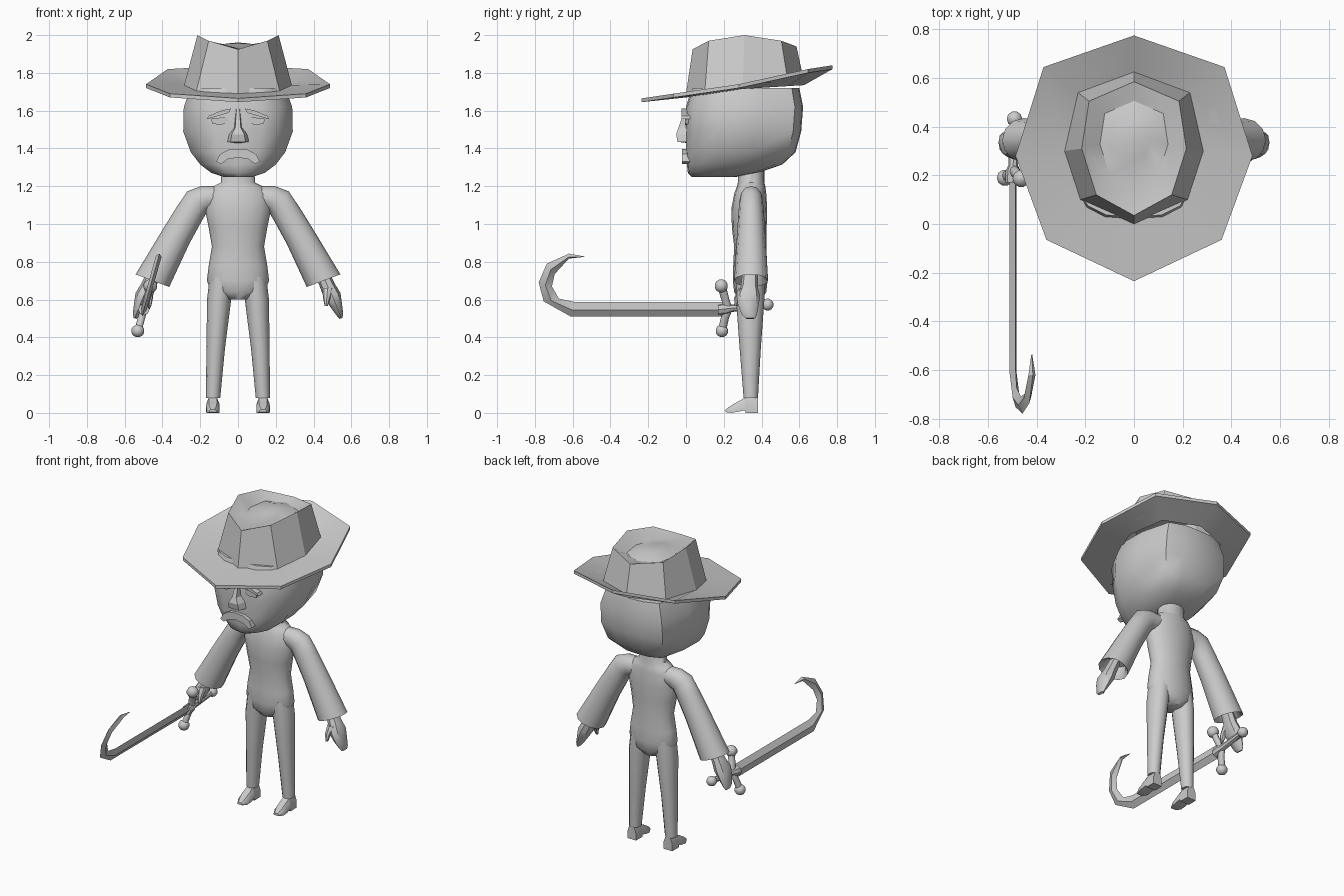
import bpy, bmesh, math
from mathutils import Vector as V


def loft(name, rings, angle=35, caps=(True, True)):
    """Skin a list of equal-length closed rings."""
    bm = bmesh.new()
    vs = [[bm.verts.new(p) for p in r] for r in rings]
    n = len(rings[0])
    for a, b in zip(vs, vs[1:]):
        for i in range(n):
            j = (i + 1) % n
            bm.faces.new((a[i], a[j], b[j], b[i]))
    if caps[0]:
        bm.faces.new(vs[0])
    if caps[1]:
        bm.faces.new(vs[-1])
    bmesh.ops.remove_doubles(bm, verts=bm.verts, dist=0.0001)
    bmesh.ops.recalc_face_normals(bm, faces=bm.faces)
    me = bpy.data.meshes.new(name)
    bm.to_mesh(me)
    bm.free()
    ob = bpy.data.objects.new(name, me)
    bpy.context.collection.objects.link(ob)
    bpy.ops.object.select_all(action='DESELECT')
    ob.select_set(True)
    bpy.context.view_layer.objects.active = ob
    bpy.ops.object.shade_smooth_by_angle(angle=math.radians(angle))
    return ob


def oval(c, u, v, n=12):
    """Oval ring about c with half-axis vectors u and v."""
    c, u, v = V(c), V(u), V(v)
    return [c + u * math.cos(2 * math.pi * i / n) + v * math.sin(2 * math.pi * i / n) for i in range(n)]


def mirror_ring(half):
    """Close a half ring that starts and ends on x = 0."""
    return [V(p) for p in half] + [V((-x, y, z)) for x, y, z in half[-2:0:-1]]


def panel(name, pts, y0, y1, s=1):
    """Slab from an x-z outline between two depths."""
    return loft(name, [[V((s * x, y, z)) for x, z in pts] for y in (y1, y0)], 25)


def ball(name, c, r):
    k = [(-90, 0), (-60, .5), (-25, .9), (25, .9), (60, .5)]
    loft(name, [oval((c[0], c[1], c[2] + r * math.sin(math.radians(a))), (r * math.cos(math.radians(a)) + 1e-3, 0, 0),
                     (0, r * math.cos(math.radians(a)) + 1e-3, 0), 10) for a in (-80, -45, -15, 15, 45, 80)], 60)


# head: z, face half-width, head half-width, front y, back y
head = []
for z, f, w, a, b in [(1.25, .06, .08, .03, .27), (1.27, .11, .14, .01, .38), (1.315, .15, .20, .005, .51),
                      (1.38, .18, .25, 0, .58), (1.49, .205, .29, 0, .61), (1.62, .215, .287, 0, .62),
                      (1.72, .19, .25, .03, .60)]:
    d = b - a
    head.append(mirror_ring([(0, a, z), (f * .6, a + .007, z), (f, a + .045, z), (w, a + d * .28, z),
                             (w * .98, a + d * .6, z), (w * .78, b - d * .07, z), (w * .4, b - .005, z), (0, b, z)]))
loft("head", head, 40)

# nose and mouth
loft("nose", [[V((-w, .03, z)), V((-w * .6, y, z)), V((w * .6, y, z)), V((w, .03, z))] for z, w, y in
              [(1.61, .014, -.005), (1.51, .024, -.04), (1.475, .055, -.052), (1.435, .066, -.045), (1.43, .03, -.005)]], 25)
arc = [(-.115, 1.33), (-.095, 1.37), (-.05, 1.393), (0, 1.398), (.05, 1.393), (.095, 1.37), (.115, 1.33)]
panel("mouth", arc + [(.09, 1.318), (.055, 1.343), (0, 1.352), (-.055, 1.343), (-.09, 1.318)], -.02, .04)

# hat: lower brim, upper brim, crown wall, rim and dented top
edge = [(0, -.235, 1.665), (.36, -.065, 1.69), (.487, .28, 1.74), (.372, .645, 1.82), (0, .775, 1.84)]
base = [(0, 0, 1.69), (.22, .10, 1.705), (.285, .30, 1.735), (.23, .54, 1.75), (0, .625, 1.755)]
rim = [(0, .035, 1.925), (.155, .12, 1.97), (.215, .31, 2.0), (.185, .505, 1.97), (0, .585, 1.94)]
drop = lambda pts: [(x, y, z - .02) for x, y, z in pts]


def shrink(k, z):
    return [(x * k, .36 + (y - .36) * k, z) for x, y, _ in rim]


loft("hat", [mirror_ring(r) for r in (drop(base), drop(edge), edge, base, rim, shrink(.65, 1.93),
                                      shrink(.3, 1.955), shrink(.05, 1.96))], 30, (False, True))

# torso and neck: z, half-width, centre y, half-depth
loft("torso", [oval((0, y, z), (w, 0, 0), (0, d, 0), 16) for z, w, y, d in
               [(.60, .06, .34, .06), (.64, .14, .34, .085), (.70, .165, .34, .092), (.78, .155, .34, .09),
                (.88, .138, .34, .085), (.98, .155, .335, .092), (1.08, .175, .335, .095), (1.16, .165, .34, .085),
                (1.20, .13, .345, .075), (1.22, .09, .345, .07), (1.34, .085, .345, .07)]], 50)

for s, side in ((-1, "right"), (1, "left")):
    # sad brow and eye
    panel("brow_" + side, [(.035, 1.612), (.05, 1.588), (.165, 1.555), (.155, 1.572), (.09, 1.60)], -.025, .05, s)
    panel("eye_" + side, [(.05, 1.565), (.055, 1.54), (.085, 1.525), (.135, 1.53), (.145, 1.56)], -.004, .05, s)

    # trouser leg
    loft("leg_" + side, [oval((s * x, y, z), (w, 0, 0), (0, d, 0)) for z, x, w, y, d in
                         [(.72, .085, .065, .34, .075), (.60, .10, .064, .34, .075), (.34, .118, .049, .34, .056),
                          (.08, .132, .038, .343, .038)]], 50)
    # shoe: y, bottom z, top z, half-width
    loft("shoe_" + side, [[V((s * .133 + w * a, y, b + (t - b) * h)) for a, h in
                           [(-1, 0), (1, 0), (1, .55), (.6, 1), (-.6, 1), (-1, .55)]] for y, b, t, w in
                          [(.38, 0, .082, .032), (.315, 0, .085, .034), (.312, .014, .08, .034), (.275, .006, .06, .036),
                           (.24, 0, .04, .033), (.21, .004, .018, .018)]], 35)

    # sleeve, folded in at the cuff: x, z, outward direction, half-width, half-depth
    loft("sleeve_" + side, [oval((s * x, .345, z), (s * ux * w, 0, uz * w), (0, d, 0)) for x, z, ux, uz, w, d in
                            [(.10, 1.145, 0, 1, .055, .055), (.17, 1.135, .35, .94, .07, .06),
                             (.215, 1.12, .7, .7, .076, .063), (.26, 1.05, .88, .48, .076, .068),
                             (.33, .93, .90, .44, .08, .076), (.453, .70, .937, .35, .095, .09),
                             (.445, .715, .937, .35, .075, .072), (.42, .77, .937, .35, .055, .05)]], 40)
    # hand and thumb
    loft("hand_" + side, [oval((s * x, y, z), (s * w * .94, 0, w * .34), (0, d, 0), 8) for x, y, z, w, d in
                          [(.44, .34, .75, .035, .04), (.475, .335, .67, .04, .045), (.50, .33, .62, .045, .062),
                           (.52, .33, .57, .032, .055), (.54, .335, .52, .018, .04), (.545, .34, .50, .008, .025)]], 40)
    loft("thumb_" + side, [oval((s * x, y, z), (s * w, 0, 0), (0, w, 0), 8) for x, y, z, w in
                           [(.475, .31, .66, .03), (.47, .275, .61, .02), (.467, .265, .565, .008)]], 40)


# sword lies in a slanted plane: y, z and an offset across the blade
def tilt(y, z, off=0):
    return V((-.495 + .28 * (z - .56) + off * .96, y, z - off * .27))


outer = [(.20, .51), (-.61, .51), (-.753, .59), (-.78, .69), (-.737, .79), (-.62, .843), (-.536, .828)]
inner = [(.20, .588), (-.594, .588), (-.673, .605), (-.71, .67), (-.695, .735), (-.62, .817), (-.538, .826)]
blade = []
for i, (o, n) in enumerate(zip(outer, inner)):
    m, t = ((o[0] + n[0]) / 2, (o[1] + n[1]) / 2), .015 if i < 6 else .002
    blade.append([tilt(*o), tilt(*m, t), tilt(*n), tilt(*m, -t)])
loft("sword_blade", blade, 25)
loft("sword_grip", [oval(tilt(y, .55 + (y - .2) * .1), (r, 0, 0), (0, 0, r), 8) for y, r in
                    [(.17, .03), (.22, .03), (.24, .02), (.42, .018)]], 40)
loft("sword_guard", [oval(tilt(y, z), (.02, 0, 0), (0, .022, 0), 8) for y, z in
                     [(.19, .43), (.205, .50), (.225, .55), (.205, .61), (.19, .67)]], 50)
ball("guard_knob_top", tilt(.187, .672), .036)
ball("guard_knob_bottom", tilt(.19, .434), .034)
ball("sword_pommel", tilt(.432, .573), .032)
